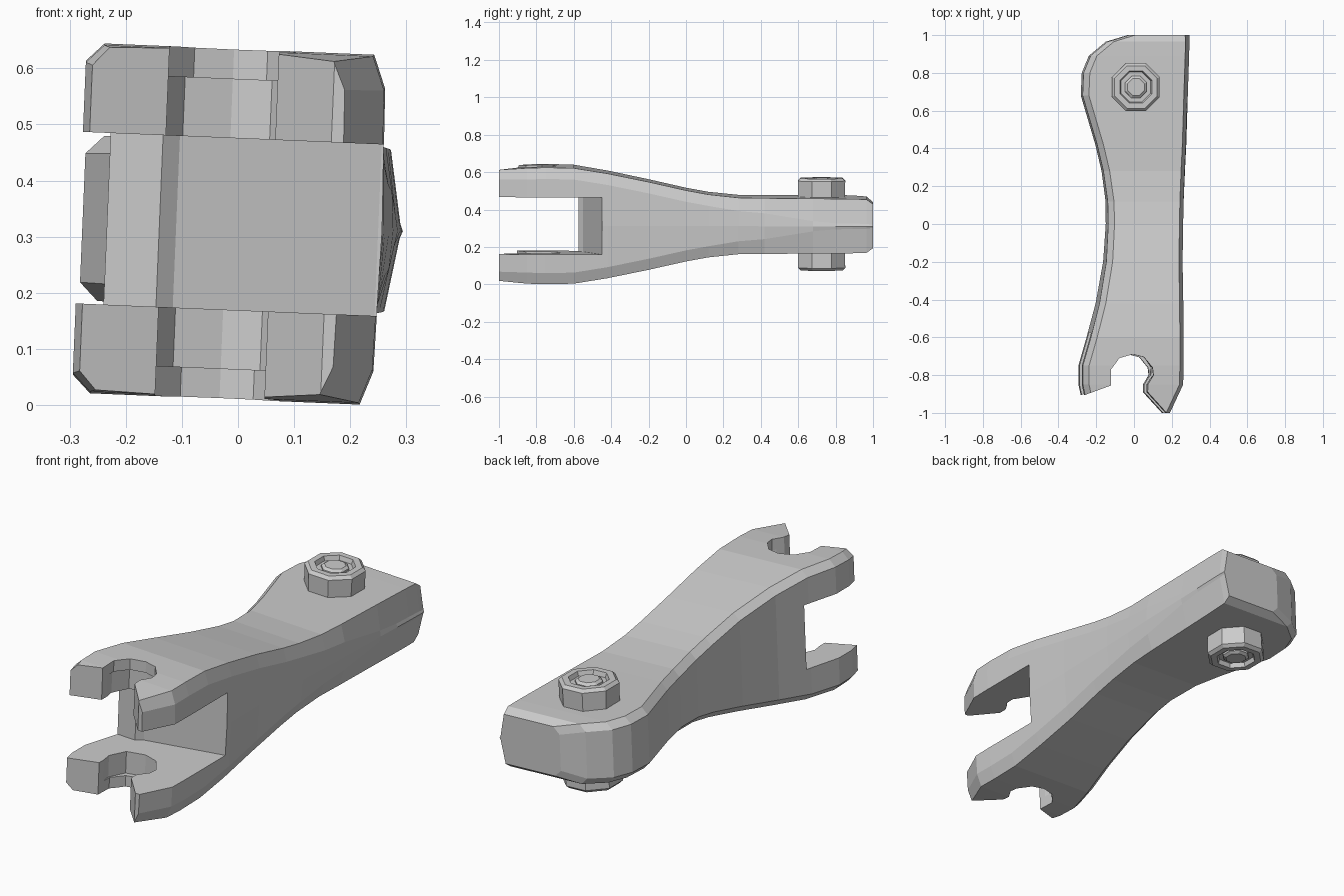
import bpy, bmesh, math
from mathutils import Matrix

if "Cube" in bpy.data.objects:
    bpy.data.objects.remove(bpy.data.objects["Cube"])

# The whole part leans slightly about its long axis
LEAN = Matrix.Translation((0, 0, 0.322)) @ Matrix.Rotation(math.radians(2.4), 4, 'Y')


def make(name, rings, closed=False):
    """Skin equal-sized rings of points; cap the ends or join last to first."""
    bm = bmesh.new()
    vs = [[bm.verts.new(p) for p in r] for r in rings]
    n = len(vs[0])
    pairs = list(zip(vs, vs[1:])) + ([(vs[-1], vs[0])] if closed else [])
    for a, b in pairs:
        for i in range(n):
            j = (i + 1) % n
            bm.faces.new((a[i], a[j], b[j], b[i]))
    if not closed:
        bm.faces.new(vs[0])
        bm.faces.new(vs[-1])
    bmesh.ops.recalc_face_normals(bm, faces=bm.faces)
    me = bpy.data.meshes.new(name)
    bm.to_mesh(me)
    bm.free()
    ob = bpy.data.objects.new(name, me)
    bpy.context.collection.objects.link(ob)
    ob.matrix_world = LEAN
    return ob


def prism(name, outline, half):
    return make(name, [[(x, y, z) for x, y in outline] for z in (-half, half)])


def cut(target, cutter):
    cutter.hide_render = True
    mod = target.modifiers.new("cut", 'BOOLEAN')
    mod.operation, mod.solver, mod.object = 'DIFFERENCE', 'EXACT', cutter
    bpy.context.view_layer.objects.active = target
    bpy.ops.object.modifier_apply(modifier=mod.name)
    bpy.data.objects.remove(cutter)


# Arm: stations of y, left x, right x, half height, right chamfer height
stations = [
    (-1.00, -0.25, 0.18, 0.297, 0.05),
    (-0.85, -0.283, 0.25, 0.309, 0.06),
    (-0.75, -0.283, 0.252, 0.312, 0.06),
    (-0.60, -0.24, 0.252, 0.309, 0.06),
    (-0.42, -0.193, 0.252, 0.28, 0.06),
    (-0.20, -0.155, 0.25, 0.235, 0.06),
    (0.00, -0.143, 0.255, 0.19, 0.06),
    (0.12, -0.145, 0.258, 0.168, 0.06),
    (0.28, -0.167, 0.265, 0.151, 0.07),
    (0.42, -0.20, 0.272, 0.149, 0.08),
    (0.68, -0.277, 0.28, 0.147, 0.12),
    (0.80, -0.272, 0.284, 0.146, 0.13),
    (0.89, -0.235, 0.287, 0.145, 0.13),
    (0.965, -0.145, 0.289, 0.143, 0.13),
    (1.00, -0.03, 0.288, 0.118, 0.11),
]


def section(y, l, r, h, cz):
    c, cr = 0.032, 0.022
    upper = [(r, h - cz), (r - cr, h), (l + c, h), (l, h - c)]
    lower = [(x, -z) for x, z in reversed(upper)]
    return [(x, y, z) for x, z in [(r + 0.005, 0)] + upper + lower]


arm = make("lever_arm", [section(*s) for s in stations])

# Fork gap, open ended slots, and the wider pocket inside each prong
cut(arm, prism("fork_gap_cutter", [
    (-0.5, -1.2), (0.5, -1.2), (0.5, -0.45), (0.25, -0.45),
    (-0.11, -0.55), (-0.14, -0.575), (-0.5, -0.575)], 0.153))
cut(arm, prism("slot_cutter", [
    (-0.45, -1.2), (-0.45, -0.97), (-0.135, -0.855), (-0.135, -0.77),
    (-0.09, -0.71), (-0.02, -0.69), (0.04, -0.705), (0.085, -0.76),
    (0.09, -0.80), (0.06, -0.85), (0.06, -0.89), (0.16, -1.0), (0.16, -1.2)], 0.5))
cut(arm, prism("pocket_cutter", [
    (-0.13, -0.85), (-0.142, -0.77), (-0.105, -0.69), (-0.02, -0.665),
    (0.05, -0.685), (0.098, -0.755), (0.095, -0.80), (0.05, -0.85)], 0.258))


# Nuts and through bolt
def ring(radius, z, sides=8):
    return [(radius * math.cos((i + 0.5) * math.tau / sides),
             0.725 + radius * math.sin((i + 0.5) * math.tau / sides), z)
            for i in range(sides)]


for side, s in (("top", 1), ("bottom", -1)):
    make(side + "_nut", [ring(r, s * z) for r, z in (
        (0.135, 0.13), (0.137, 0.232), (0.122, 0.246),
        (0.092, 0.246), (0.085, 0.225), (0.05, 0.225), (0.05, 0.13))], closed=True)
make("through_bolt", [ring(r, z) for r, z in (
    (0.048, -0.244), (0.062, -0.234), (0.062, 0.234), (0.048, 0.244))])
